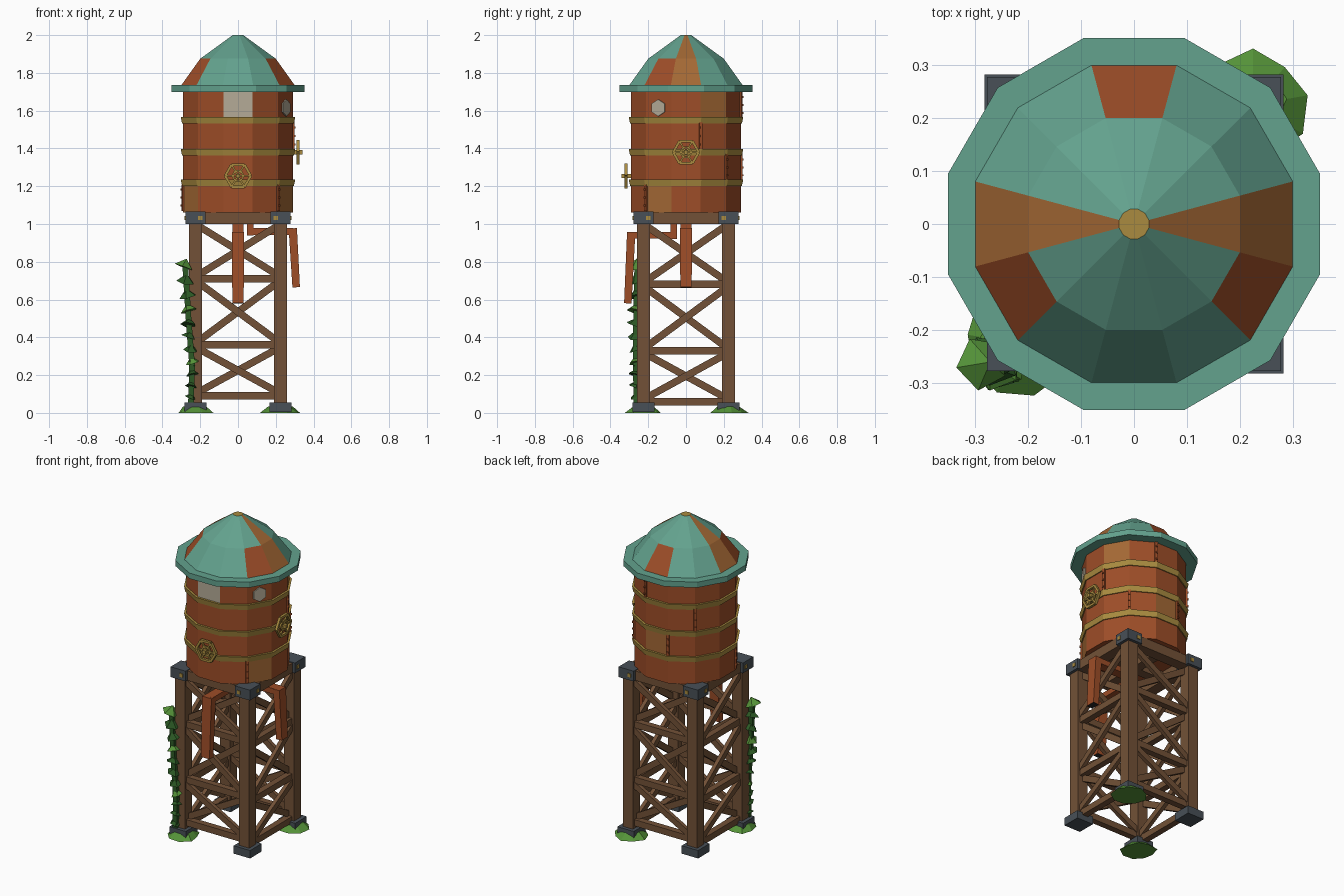
import bpy, bmesh, math, random
from mathutils import Vector, Matrix

if "Cube" in bpy.data.objects:
    bpy.data.objects.remove(bpy.data.objects["Cube"])
random.seed(4)
X, Y, Z = Vector((1, 0, 0)), Vector((0, 1, 0)), Vector((0, 0, 1))


def material(name, r, g, b):
    m = bpy.data.materials.new(name)
    m.use_nodes = True
    m.diffuse_color = (r, g, b, 1)
    m.node_tree.nodes["Principled BSDF"].inputs["Base Color"].default_value = (r, g, b, 1)
    return m


rust = material("rust", 0.34, 0.075, 0.021)
ochre = material("ochre_rust", 0.37, 0.14, 0.035)
teal = material("teal", 0.125, 0.36, 0.27)
gold = material("brass", 0.40, 0.26, 0.05)
wood = material("wood", 0.17, 0.083, 0.038)
iron = material("iron", 0.065, 0.08, 0.095)
pale = material("pale_plate", 0.46, 0.41, 0.31)
leaf = material("leaf_green", 0.09, 0.29, 0.04)
ivy = material("ivy_green", 0.025, 0.10, 0.018)
dark = material("pipe_mouth", 0.02, 0.02, 0.02)


def finish(name, bm, *mats):
    bmesh.ops.recalc_face_normals(bm, faces=bm.faces)
    me = bpy.data.meshes.new(name)
    bm.to_mesh(me)
    bm.free()
    for m in mats:
        me.materials.append(m)
    ob = bpy.data.objects.new(name, me)
    bpy.context.collection.objects.link(ob)
    return ob


def beam(bm, p, q, side, w, t, taper=1.0):
    """Box from p to q, t thick along side and w wide across it."""
    p, q = Vector(p), Vector(q)
    d = (q - p).normalized()
    side = (side - d * side.dot(d)).normalized()
    up = d.cross(side)
    rings = []
    for c, s in ((p, 1), (q, taper)):
        rings.append([bm.verts.new(c + side * a * t * s / 2 + up * b * w * s / 2)
                      for a, b in ((-1, -1), (1, -1), (1, 1), (-1, 1))])
    a, b = rings
    for i in range(4):
        j = (i + 1) % 4
        bm.faces.new((a[i], a[j], b[j], b[i]))
    bm.faces.new(a)
    return bm.faces.new(b)


def lathe(name, profile, mats, rule=lambda tier, k: 0, cap=0):
    """Twelve-sided turned solid; face k of a tier is centred on 30*k degrees."""
    bm = bmesh.new()
    rings = []
    for apothem, z in profile:
        r = apothem / math.cos(math.pi / 12)
        rings.append([bm.verts.new((r * math.cos(math.radians(30 * k - 15)),
                                    r * math.sin(math.radians(30 * k - 15)), z))
                      for k in range(12)])
    for tier, (a, b) in enumerate(zip(rings, rings[1:])):
        for k in range(12):
            j = (k + 1) % 12
            bm.faces.new((a[k], a[j], b[j], b[k])).material_index = rule(tier, k)
    bm.faces.new(rings[0])
    bm.faces.new(rings[-1]).material_index = cap
    return finish(name, bm, *mats)


# Tank with patched panels
patches = {(0, 11): 1, (0, 7): 1, (3, 1): 1, (1, 3): 1, (3, 9): 2}
tiers = (1.06, 1.22, 1.38, 1.55, 1.71)
lathe("tank", [(0.29, z) for z in tiers], (rust, ochre, pale),
      lambda t, k: patches.get((t, k), 0))
for i, z in enumerate(tiers[1:4]):
    lathe(f"tank_band_{i + 1}", [(0.296, z - 0.018), (0.303, z + 0.016)], (gold,))

# Roof with rim, patched panels and brass tip
roof_patch = {(2, 3): 1, (2, 7): 1, (2, 11): 1, (2, 0): 2, (3, 0): 2, (2, 6): 2, (3, 6): 2}
lathe("roof", [(0.352, 1.70), (0.352, 1.735), (0.30, 1.735), (0.20, 1.875), (0.028, 2.0)],
      (teal, rust, ochre, gold), lambda t, k: roof_patch.get((t, k), 0), cap=3)

# Riveted seam straps on the tank corners
bm = bmesh.new()
for angle, tier in ((315, 0), (195, 0), (15, 2), (45, 1), (75, 3), (105, 1), (135, 2)):
    out = Vector((math.cos(math.radians(angle)), math.sin(math.radians(angle)), 0))
    lo, hi = tiers[tier] + 0.01, tiers[tier + 1] - 0.01
    beam(bm, out * 0.3 + Z * lo, out * 0.3 + Z * hi, out, 0.018, 0.014)
    for f in (0.2, 0.5, 0.8):
        c = out * 0.306 + Z * (lo + (hi - lo) * f)
        beam(bm, c, c + out * 0.007, Z, 0.01, 0.01)
finish("seam_straps", bm, rust)

# Hexagonal plate on the front left panel
out = Vector((math.cos(math.radians(-30)), math.sin(math.radians(-30)), 0))
bm = bmesh.new()
bmesh.ops.create_cone(bm, cap_ends=True, segments=6, radius1=0.045, radius2=0.045, depth=0.009,
                      matrix=Matrix.Translation(out * 0.293 + Z * 1.615)
                      @ out.to_track_quat("Z", "Y").to_matrix().to_4x4())
finish("hexagon_plate", bm, pale)


# Valve wheels
def wheel(name, axis, across, z):
    bm = bmesh.new()
    c = axis * 0.318 + Z * z
    spin = [across * math.cos(math.pi * i / 3) + Z * math.sin(math.pi * i / 3) for i in range(6)]
    for a, b in zip(spin, spin[1:] + spin[:1]):
        beam(bm, c + a * 0.068, c + b * 0.068, axis, 0.014, 0.016)
        beam(bm, c + a * 0.03, c + b * 0.03, axis, 0.009, 0.01)
        beam(bm, c, c + a * 0.066, axis, 0.009, 0.01)
    beam(bm, axis * 0.28 + Z * z, axis * 0.342 + Z * z, Z, 0.022, 0.022)
    finish(name, bm, gold)


wheel("front_valve_wheel", -Y, X, 1.255)
wheel("side_valve_wheel", X, Y, 1.38)

# Tower posts with iron feet and caps
P = 0.225
corners = [(sx, sy) for sx in (-1, 1) for sy in (-1, 1)]
posts, feet, caps, bolts = (bmesh.new() for _ in range(4))
for sx, sy in corners:
    c = Vector((sx * P, sy * P, 0))
    beam(posts, c + Z * 0.02, c + Z * 1.01, X, 0.07, 0.07)
    beam(feet, c + Z * 0.005, c + Z * 0.055, X, 0.115, 0.115)
    beam(caps, c + Z * 1.0, c + Z * 1.065, X, 0.105, 0.105)
    b = Vector((sx * 0.2, sy * 0.274, 1.032))
    beam(bolts, b, b + Y * sy * 0.008, X, 0.022, 0.022)
    b = Vector((sx * 0.274, sy * 0.2, 1.032))
    beam(bolts, b, b + X * sx * 0.008, Y, 0.022, 0.022)
finish("tower_posts", posts, wood)
finish("post_feet", feet, iron)
finish("post_caps", caps, iron)
finish("cap_bolts", bolts, gold)

# Rails, cross braces and top beams on each side of the tower
rails, braces, deck = bmesh.new(), bmesh.new(), bmesh.new()
for along, out, drop in ((X, Y, 0), (Y, X, 0.03)):
    levels = [z - drop for z in (0.09, 0.36, 0.71)]
    for s in (-1, 1):
        base = out * s * P
        for z, top in zip(levels, levels[1:] + [1.01]):
            beam(rails, base - along * 0.2 + Z * z, base + along * 0.2 + Z * z, out, 0.04, 0.04)
            for m in (-1, 1):
                o = base + out * m * 0.012
                beam(braces, o - along * m * 0.21 + Z * (z + 0.02),
                     o + along * m * 0.21 + Z * (top - 0.02), out, 0.038, 0.024)
        beam(deck, base - along * 0.2 + Z * 1.03, base + along * 0.2 + Z * 1.03, out, 0.06, 0.07)
    beam(deck, along * -0.22 + Z * 1.035, along * 0.22 + Z * 1.035, out, 0.05, 0.06)
finish("tower_rails", rails, wood)
finish("cross_braces", braces, wood)
finish("platform_beams", deck, wood)


# Drain chutes hanging below the tank
def chute(name, out, side, z, end):
    bm = bmesh.new()
    beam(bm, out * 0.065 + Z * 1.06, out * 0.065 + Z * (z - 0.02), side, 0.035, 0.06)
    beam(bm, out * 0.05 + Z * z, out * 0.295 + Z * z, side, 0.035, 0.06)
    mouth = beam(bm, out * 0.29 + Z * (z + 0.017), out * 0.308 + Z * end, side, 0.044, 0.066, 0.9)
    mouth.material_index = 1
    finish(name, bm, rust, dark)


chute("front_chute", -Y, X, 0.94, 0.58)
chute("side_chute", X, Y, 0.96, 0.665)

# Grass clumps round two feet
for name, s in (("front_grass", -1), ("back_grass", 1)):
    bm = bmesh.new()
    bmesh.ops.create_cone(bm, cap_ends=True, segments=9, radius1=0.1, radius2=0.06, depth=0.035,
                          matrix=Matrix.Translation((s * P, s * P, 0.0175)))
    for v in bm.verts:
        k = random.uniform(0.85, 1.12)
        v.co.x, v.co.y = s * P + (v.co.x - s * P) * k, s * P + (v.co.y - s * P) * k
    finish(name, bm, leaf)

# Climbing vine on the front right post
path = [Vector(p) for p in ((-0.25, -0.265, 0.02), (-0.243, -0.27, 0.25),
                            (-0.262, -0.268, 0.5), (-0.28, -0.262, 0.79))]
bm = bmesh.new()
for a, b in zip(path, path[1:]):
    beam(bm, a, b, X, 0.022, 0.03)
finish("vine_stem", bm, ivy)
bm = bmesh.new()
for i in range(12):
    t = i / 11 * 2.98
    k = int(t)
    c = path[k].lerp(path[k + 1], t - k) + Z * 0.01
    r = 0.03 + 0.022 * i / 11
    new = bmesh.ops.create_cone(bm, cap_ends=True, segments=5, radius1=r, radius2=0, depth=r * 0.9,
                                matrix=Matrix.Translation(c) @ Matrix.Rotation(i * 1.3, 4, "Z")
                                @ Matrix.Rotation(0.35, 4, "X"))
    for f in {f for v in new["verts"] for f in v.link_faces}:
        f.material_index = 0 if i in (4, 8, 11) else 1
finish("vine_leaves", bm, leaf, ivy)
